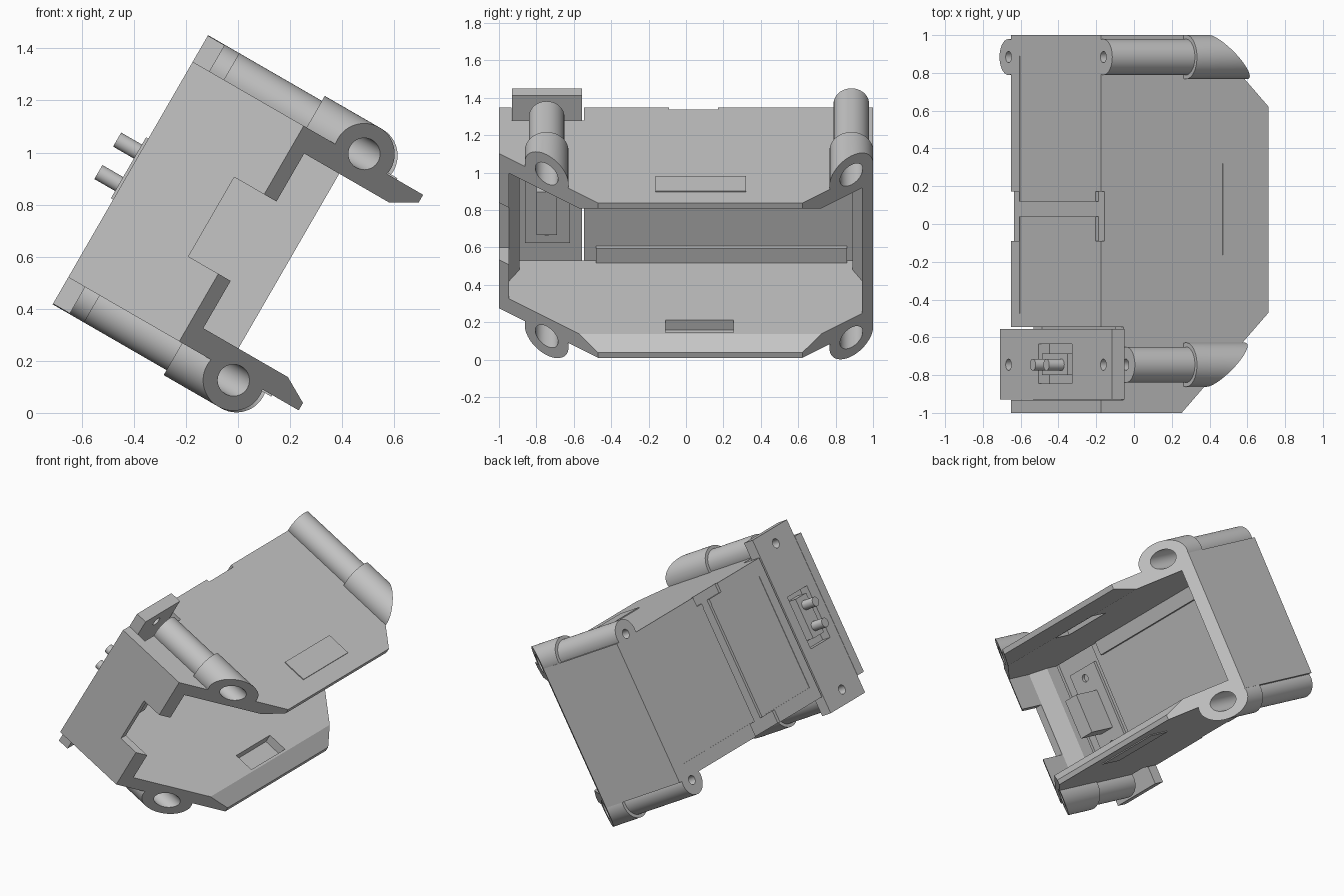
import bpy, math

if "Cube" in bpy.data.objects:
    bpy.data.objects.remove(bpy.data.objects["Cube"])

# Local frame: x = depth towards the open side, y = length, z = across.
# Everything is tilted 30 degrees about y at the end.
TILT = math.radians(30)
MID = 0.602          # centre plane across the case
BACK = -0.825        # closed face of the case
FLOOR = -0.688       # inner floor of the case
FRONT_Y, REAR_Y = -0.745, 0.884   # screw post positions
POSTS = [(y, MID + s * 0.502) for y in (FRONT_Y, REAR_Y) for s in (-1, 1)]

grey = bpy.data.materials.new("grey plastic")
grey.diffuse_color = (0.56, 0.56, 0.56, 1)
grey.use_nodes = True
grey.node_tree.nodes["Principled BSDF"].inputs["Base Color"].default_value = grey.diffuse_color


def add_mesh(name, verts, faces):
    me = bpy.data.meshes.new(name)
    me.from_pydata(verts, [], faces)
    me.materials.append(grey)
    ob = bpy.data.objects.new(name, me)
    bpy.context.collection.objects.link(ob)
    bpy.context.view_layer.objects.active = ob
    bpy.ops.object.select_all(action='DESELECT')
    ob.select_set(True)
    bpy.ops.object.mode_set(mode='EDIT')
    bpy.ops.mesh.select_all(action='SELECT')
    bpy.ops.mesh.normals_make_consistent(inside=False)
    bpy.ops.object.mode_set(mode='OBJECT')
    return ob


def prism(name, pts, lo, hi, axis='z'):
    """Extrude an outline: (x,y) along z, (x,z) along y, or (y,z) along x."""
    place = {'z': lambda a, b, c: (a, b, c),
             'y': lambda a, b, c: (a, c, b),
             'x': lambda a, b, c: (c, a, b)}[axis]
    n = len(pts)
    verts = [place(a, b, c) for c in (lo, hi) for a, b in pts]
    faces = [tuple(range(n)), tuple(range(n, 2 * n))]
    faces += [(i, (i + 1) % n, n + (i + 1) % n, n + i) for i in range(n)]
    return add_mesh(name, verts, faces)


def box(name, x, y, z):
    return prism(name, [(x[0], y[0]), (x[1], y[0]), (x[1], y[1]), (x[0], y[1])], *z)


def rod(name, r, x0, x1, y, z, n=48):
    ring = [(y + r * math.cos(2 * math.pi * i / n), z + r * math.sin(2 * math.pi * i / n))
            for i in range(n)]
    return prism(name, ring, x0, x1, 'x')


def boolean(target, tool, op='DIFFERENCE'):
    mod = target.modifiers.new("bool", 'BOOLEAN')
    mod.operation, mod.object, mod.solver = op, tool, 'EXACT'
    bpy.context.view_layer.objects.active = target
    bpy.ops.object.modifier_apply(modifier=mod.name)
    bpy.data.objects.remove(tool)


# Case block with screw posts and their wider sleeves
case = box("case", (BACK, 0.197), (-1, 1), (0.125, 1.081))
for y, z in POSTS:
    start = -0.687 if y < 0 else BACK
    boolean(case, rod("post", 0.095, start, 0.25, y, z), 'UNION')
    boolean(case, rod("sleeve", 0.117, -0.32, 0.25, y, z), 'UNION')

# Raised pads on both broad walls
for z in ((0.118, 0.14), (1.064, 1.087)):
    boolean(case, box("pad", (-0.083, 0.08), (-0.163, 0.32), z), 'UNION')

# 45 degree corner cuts at both ends, and flat rim
boolean(case, prism("cut", [(-0.6675, -1.335), (0.6, -0.0675), (0.6, -1.335)], -0.5, 1.8))
boolean(case, prism("cut", [(-0.6, 1.4195), (0.6, 0.2195), (0.6, 1.4195)], -0.5, 1.8))
boolean(case, box("cut", (0.197, 0.5), (-2, 2), (-0.5, 1.8)))

# Cavity with sloped steps near the floor, and chamfered lips
boolean(case, prism("cavity", [(FLOOR, -0.89), (-0.59, -0.89), (-0.47, -0.9455),
                               (0.4, -0.9455), (0.4, 0.942), (-0.47, 0.942),
                               (-0.59, 0.89), (FLOOR, 0.89)], 0.215, 0.99))
for s in (-1, 1):
    lip = [(0.097, MID + s * 0.387), (0.3, MID + s * 0.503), (0.3, MID + s * 0.3),
           (0.097, MID + s * 0.3)]
    boolean(case, prism("lip", lip, -0.94, 0.935, 'y'))

# Notch in the near end wall
boolean(case, box("notch", (-0.465, 0.3), (-1.1, -0.86), (0.425, 0.777)))

# Slots inside both broad walls
for z in ((0.155, 0.25), (0.95, 1.049)):
    boolean(case, box("slot", (-0.05, 0.082), (-0.11, 0.255), z))

# Slot for the switch plate, cut right through to the cavity
boolean(case, box("seat", (-0.95, FLOOR + 0.0005), (-0.932, -0.545), (-0.3, 1.6)))

# Closed face: two nearly flush panels, a strap groove and its end notches
for y in ((-0.475, 0.04), (0.12, 0.89)):
    boolean(case, box("panel", (-0.95, BACK + 0.003), y, (0.215, 0.985)))
boolean(case, box("groove", (-0.95, BACK + 0.02), (0.04, 0.12), (0.18, 1.03)))
for z in ((0.05, 0.21), (1.02, 1.15)):
    boolean(case, box("end", (-0.95, BACK + 0.02), (-0.09, 0.172), z))

# Screw bores
for y, z in POSTS:
    boolean(case, rod("bore", 0.03, -1, 0.4, y, z, 32))
    boolean(case, rod("counterbore", 0.061, -0.32, 0.4, y, z))

# Long ribs along both sides of the cavity floor
ribs = [box(f"floor_rib_{i + 1}", (-0.70, -0.66), (-0.48, 0.86), z)
        for i, z in enumerate(((0.214, 0.305), (0.899, 0.991)))]

# Switch plate with screw holes and a window
plate = box("switch_plate", (BACK, -0.75), (-0.93, -0.557), (0.008, 1.197))
for s in (-1, 1):
    boolean(plate, rod("hole", 0.03, -1, -0.6, FRONT_Y, MID + s * 0.502, 32))
boolean(plate, box("window", (-1, -0.6), (-0.845, -0.635), (0.42, 0.775)))

# Switch: flange, body, collar and two buttons
flange = box("switch_flange", (-0.76, -0.73), (-0.86, -0.62), (0.3, 0.9))
for z in (0.37, 0.835):
    boolean(flange, rod("hole", 0.025, -1, -0.5, FRONT_Y, z, 24))
body = box("switch_body", (-0.78, -0.53), (-0.80, -0.69), (0.465, 0.73))
collar = box("switch_collar", (-0.835, -0.75), (-0.80, -0.685), (0.47, 0.74))
parts = [case, plate, flange, body, collar] + ribs
for i, z in enumerate((0.533, 0.677)):
    parts.append(rod(f"button_{i + 1}", 0.031, -0.927, -0.77, FRONT_Y, z, 32))

# Shade and tilt
for ob in parts:
    bpy.ops.object.select_all(action='DESELECT')
    ob.select_set(True)
    bpy.context.view_layer.objects.active = ob
    bpy.ops.object.shade_smooth_by_angle(angle=math.radians(20))
    ob.rotation_euler = (0, TILT, 0)
